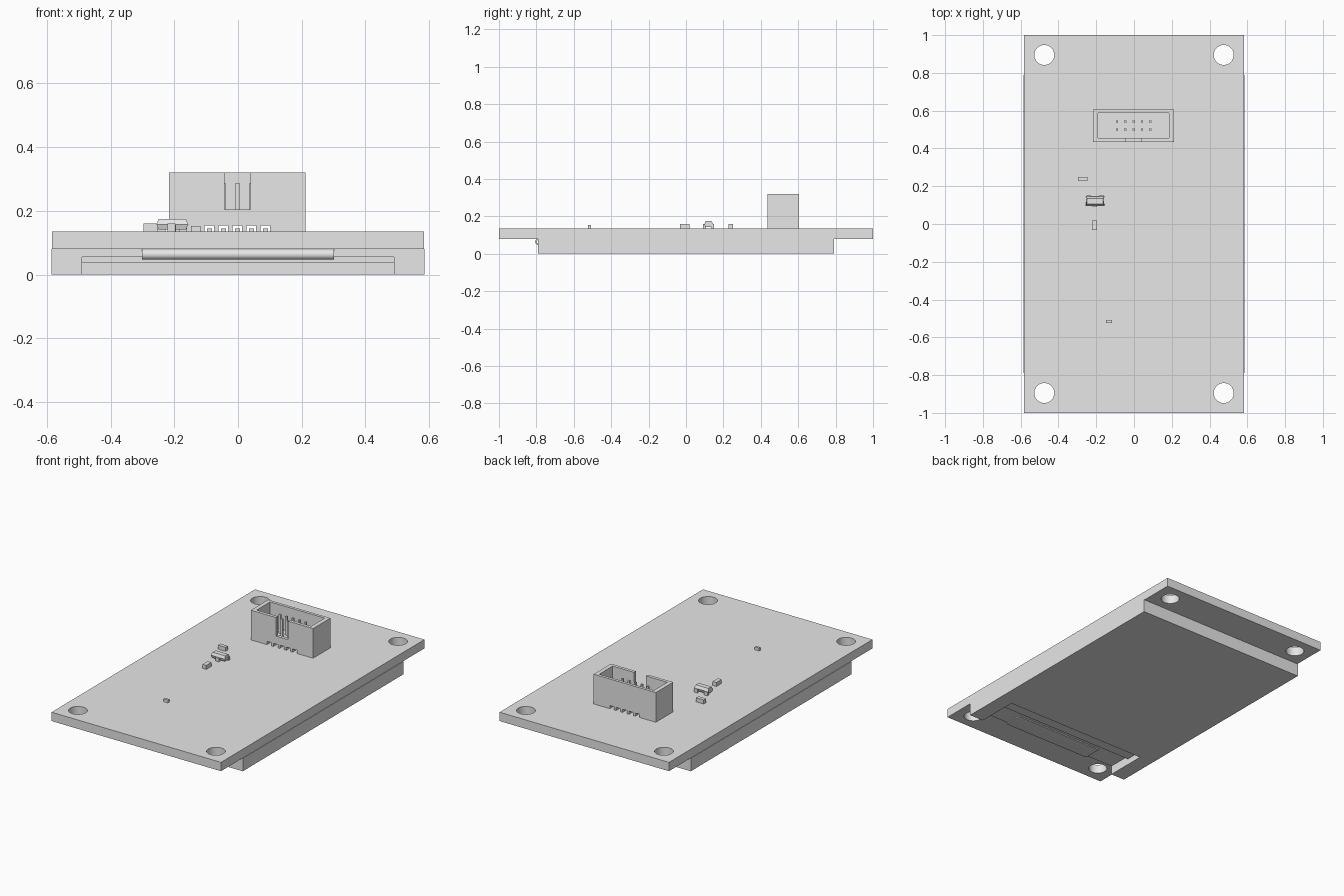
import bpy, bmesh, math

cube = bpy.data.objects.get("Cube")
if cube:
    bpy.data.objects.remove(cube, do_unlink=True)

grey = bpy.data.materials.new("plain grey")
grey.use_nodes = True
grey.diffuse_color = (0.8, 0.8, 0.8, 1)
grey.node_tree.nodes["Principled BSDF"].inputs["Base Color"].default_value = (0.8, 0.8, 0.8, 1)


def make(name, bm):
    bmesh.ops.recalc_face_normals(bm, faces=bm.faces)
    mesh = bpy.data.meshes.new(name)
    bm.to_mesh(mesh)
    bm.free()
    mesh.materials.append(grey)
    ob = bpy.data.objects.new(name, mesh)
    bpy.context.collection.objects.link(ob)
    return ob


def add_box(bm, x, y, z):
    """Box between the (low, high) pairs x, y and z."""
    verts = bmesh.ops.create_cube(bm, size=1)["verts"]
    for v in verts:
        for i, (low, high) in enumerate((x, y, z)):
            v.co[i] = low if v.co[i] < 0 else high


def box(name, x, y, z):
    bm = bmesh.new()
    add_box(bm, x, y, z)
    return make(name, bm)


def prism(name, profile, x):
    """Extrude a (y, z) profile along x."""
    bm = bmesh.new()
    face = bm.faces.new([bm.verts.new((x[0], y, z)) for y, z in profile])
    new = bmesh.ops.extrude_face_region(bm, geom=[face])["geom"]
    moved = [v for v in new if isinstance(v, bmesh.types.BMVert)]
    bmesh.ops.translate(bm, verts=moved, vec=(x[1] - x[0], 0, 0))
    return make(name, bm)


def cut(ob, *cutters):
    for cutter in cutters:
        cutter.hide_render = True
        mod = ob.modifiers.new("cut", "BOOLEAN")
        mod.operation = "DIFFERENCE"
        mod.solver = "EXACT"
        mod.object = cutter
        bpy.context.view_layer.objects.active = ob
        bpy.ops.object.modifier_apply(modifier=mod.name)
        bpy.data.objects.remove(cutter, do_unlink=True)


def smooth(ob):
    bpy.ops.object.select_all(action="DESELECT")
    ob.select_set(True)
    bpy.context.view_layer.objects.active = ob
    bpy.ops.object.shade_smooth_by_angle(angle=math.radians(30))


# Circuit board with four mounting holes
BOTTOM, TOP = 0.08, 0.135
board = box("circuit_board", (-0.583, 0.583), (-1, 1), (BOTTOM, TOP))
for sx in (-1, 1):
    for sy in (-1, 1):
        bm = bmesh.new()
        bmesh.ops.create_cone(bm, cap_ends=True, segments=48, radius1=0.053, radius2=0.053, depth=0.3)
        bmesh.ops.translate(bm, verts=bm.verts, vec=(sx * 0.475, sy * 0.895, 0.1))
        cut(board, make("hole_cutter", bm))
smooth(board)

# Display panel below the board, with a stepped recess at the front
panel = box("display_panel", (-0.586, 0.586), (-0.79, 0.79), (0, BOTTOM))
cut(panel,
    box("recess_cutter", (-0.49, 0.49), (-0.9, -0.64), (-0.05, 0.055)),
    box("step_cutter", (-0.49, 0.49), (-0.9, -0.53), (-0.05, 0.037)))

# Ribbon cable that bends around the front edge of the panel
outer, inner, mid_z, edge_y = 0.0165, 0.0095, 0.0635, -0.79
angles = [math.pi * (0.5 + i / 16) for i in range(17)]
arc = [(math.cos(a), math.sin(a)) for a in angles]
ribbon = [(edge_y + outer * c, mid_z + outer * s) for c, s in arc]
ribbon += [(-0.68, mid_z - outer), (-0.68, mid_z - inner)]
ribbon += [(edge_y + inner * c, mid_z + inner * s) for c, s in reversed(arc)]
smooth(prism("ribbon_cable", ribbon, (-0.302, 0.302)))

# Header shell: open top, key slot in front, five drain slots at the base
PITCH = 0.044
columns = [PITCH * i - 0.002 for i in range(-2, 3)]
shell = box("header_shell", (-0.216, 0.212), (0.435, 0.605), (TOP, 0.32))
cut(shell,
    box("well_cutter", (-0.19, 0.186), (0.455, 0.587), (0.17, 0.4)),
    box("key_cutter", (-0.043, 0.04), (0.4, 0.5), (0.205, 0.4)),
    *[box("slot_cutter", (x - 0.015, x + 0.015), (0.4, 0.65), (0.1, 0.155)) for x in columns])

# Two rows of header pins, with solder nubs under the shell
bm = bmesh.new()
for x in columns:
    for y in (0.5, 0.543):
        add_box(bm, (x - 0.006, x + 0.006), (y - 0.006, y + 0.006), (0.16, 0.287))
        add_box(bm, (x - 0.008, x + 0.008), (y - 0.008, y + 0.008), (TOP, 0.145))
make("header_pins", bm)

# Small chip components
box("rear_chip", (-0.297, -0.245), (0.227, 0.25), (TOP, 0.16))
box("middle_chip", (-0.222, -0.196), (-0.033, 0.018), (TOP, 0.16))
box("front_chip", (-0.147, -0.117), (-0.523, -0.508), (TOP, 0.153))

# Transistor body with chamfered sides and three legs
body = [(0.103, 0.142), (0.139, 0.142), (0.145, 0.158), (0.136, 0.175), (0.106, 0.175), (0.098, 0.158)]
transistor = prism("transistor_body", body, (-0.256, -0.156))
for v in transistor.data.vertices:
    if v.co.z > 0.17 or v.co.z < 0.15:
        v.co.x += 0.007 if v.co.x < -0.2 else -0.007
bm = bmesh.new()
for x, outside, inside in ((-0.207, 0.09, 0.106), (-0.24, 0.15, 0.136), (-0.172, 0.15, 0.136)):
    low, high = sorted((outside, inside))
    add_box(bm, (x - 0.012, x + 0.012), (low, high), (TOP, 0.158))
make("transistor_legs", bm)
